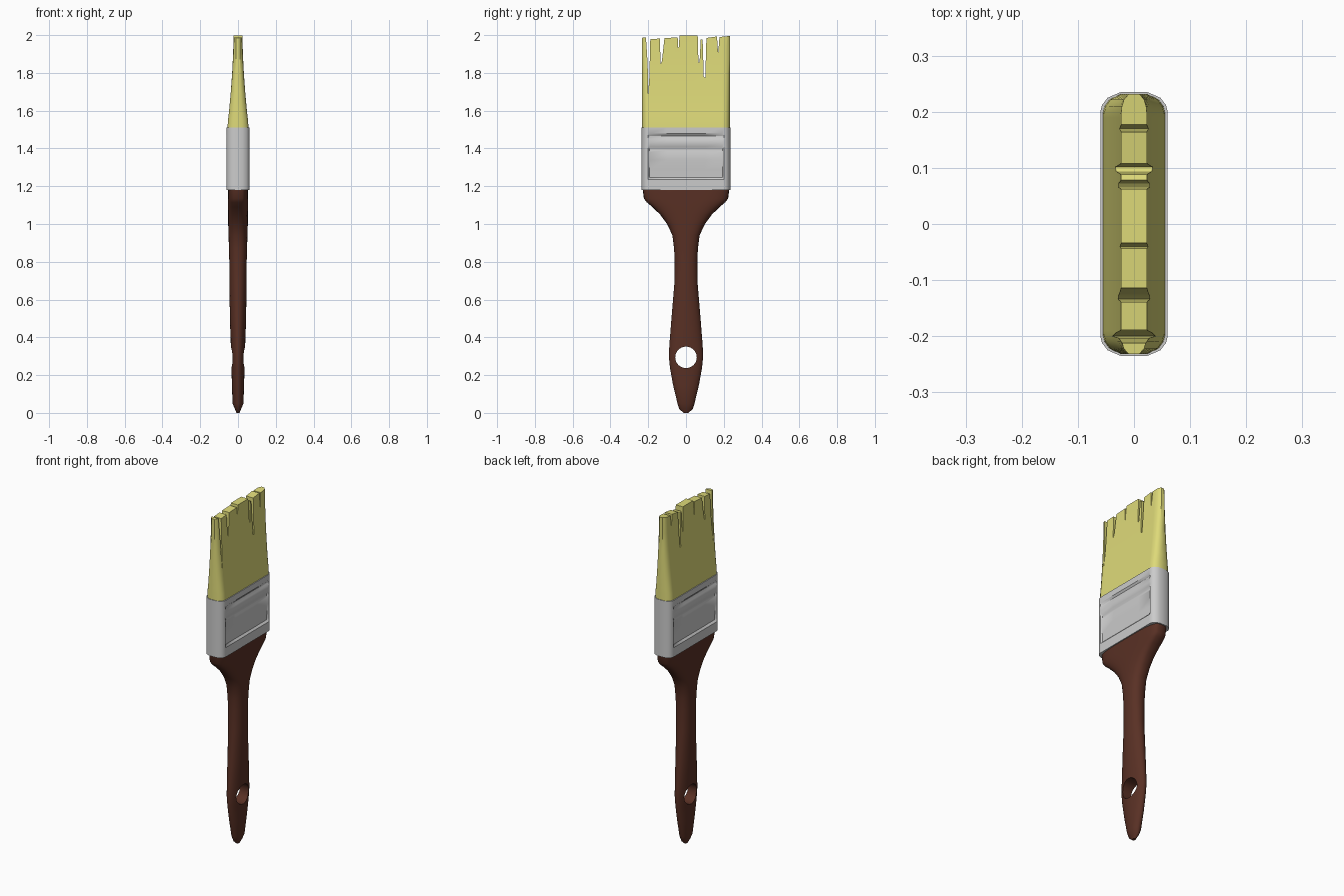
import bpy, bmesh, math

if "Cube" in bpy.data.objects:
    bpy.data.objects.remove(bpy.data.objects["Cube"])


def make(name, bm, color=None):
    bmesh.ops.recalc_face_normals(bm, faces=bm.faces)
    me = bpy.data.meshes.new(name)
    bm.to_mesh(me)
    bm.free()
    ob = bpy.data.objects.new(name, me)
    bpy.context.collection.objects.link(ob)
    if color:
        mat = bpy.data.materials.new(name + "_colour")
        mat.diffuse_color = (*color, 1)
        mat.use_nodes = True
        mat.node_tree.nodes["Principled BSDF"].inputs["Base Color"].default_value = mat.diffuse_color
        me.materials.append(mat)
    return ob


def loft(name, rings, color=None):
    bm = bmesh.new()
    loops = [[bm.verts.new(p) for p in r] for r in rings]
    n = len(loops[0])
    for a, b in zip(loops, loops[1:]):
        for i in range(n):
            j = (i + 1) % n
            bm.faces.new((a[i], a[j], b[j], b[i]))
    bm.faces.new(loops[0][::-1])
    bm.faces.new(loops[-1])
    return make(name, bm, color)


def oval(z, hy, hx, e, n=32):
    # superellipse cross-section, e = 2 is a plain ellipse
    ring = []
    for i in range(n):
        c, s = math.cos(math.tau * i / n), math.sin(math.tau * i / n)
        ring.append((math.copysign(abs(c) ** (2 / e), c) * hx,
                     math.copysign(abs(s) ** (2 / e), s) * hy, z))
    return ring


def slab(z, hx, hy, panel=None):
    # flat section with rounded ends; panel is the depth of the flat sides
    p = hx if panel is None else panel
    k, w = hx / 0.06, hy / 0.235
    q = [(p, 0), (p, 0.1 * w), (p, 0.192 * w), (hx, 0.2 * w), (0.057 * k, 0.212 * w),
         (0.047 * k, 0.225 * w), (0.024 * k, 0.235 * w)]
    half = q + [(-x, y) for x, y in q[::-1]]
    full = half + [(x, -y) for x, y in half[-2:0:-1]]
    return [(x, y, z) for x, y in full]


def cut(ob, cutter):
    cutter.hide_render = True
    m = ob.modifiers.new("cut", 'BOOLEAN')
    m.object, m.operation, m.solver = cutter, 'DIFFERENCE', 'EXACT'
    bpy.context.view_layer.objects.active = ob
    bpy.ops.object.modifier_apply(modifier=m.name)
    bpy.data.objects.remove(cutter)


def smooth(ob, angle):
    bpy.ops.object.select_all(action='DESELECT')
    ob.select_set(True)
    bpy.context.view_layer.objects.active = ob
    bpy.ops.object.shade_smooth_by_angle(angle=math.radians(angle))


# handle: z, half width, half depth, squareness
sections = [(0, .012, .008, 2), (.02, .036, .016, 2), (.05, .045, .029, 2), (.15, .069, .032, 2),
            (.24, .085, .035, 2), (.3, .091, .037, 2), (.36, .088, .038, 2), (.5, .077, .043, 2),
            (.68, .062, .045, 2.1), (.8, .06, .046, 2.2), (.87, .063, .048, 2.3), (.94, .072, .05, 2.4),
            (1.0, .1, .052, 2.6), (1.05, .137, .053, 2.9), (1.09, .178, .054, 3.2),
            (1.115, .208, .054, 3.5), (1.135, .223, .054, 3.8), (1.19, .23, .054, 4)]
handle = loft("handle", [oval(*s) for s in sections], (0.1, 0.03, 0.018))

# hanging hole
bpy.ops.mesh.primitive_cylinder_add(vertices=32, radius=0.057, depth=0.3,
                                    location=(0, 0, 0.294), rotation=(0, math.pi / 2, 0))
cut(handle, bpy.context.object)
smooth(handle, 40)

# metal ferrule: z, depth of the pressed side panel
bands = [(1.18, .06), (1.235, .06), (1.246, .05), (1.255, .05), (1.29, .053), (1.34, .055),
         (1.38, .055), (1.39, .051), (1.398, .051), (1.41, .058), (1.43, .06), (1.45, .058),
         (1.46, .052), (1.467, .052), (1.478, .06), (1.512, .06)]
ferrule = loft("ferrule", [slab(z, .06, .235, p) for z, p in bands])
smooth(ferrule, 35)

# bristles
taper = [(1.5, .056), (1.55, .053), (1.6, .047), (1.7, .038), (1.8, .031), (1.9, .026), (2.02, .022)]
bristles = loft("bristles", [slab(z, h, .232) for z, h in taper], (0.73, 0.7, 0.19))

# ragged tips and slits: y, z of the outline across the top
tips = [(-.3, 1.982), (-.212, 1.987), (-.203, 1.85), (-.2, 1.69), (-.194, 1.78), (-.189, 1.978),
        (-.139, 1.982), (-.134, 1.85), (-.128, 1.86), (-.114, 1.984), (-.044, 1.988),
        (-.04, 1.915), (-.034, 1.998), (.062, 1.998), (.066, 1.855), (.072, 1.86), (.078, 1.978),
        (.088, 1.975), (.094, 1.78), (.102, 1.775), (.108, 1.985), (.164, 1.993),
        (.17, 1.9), (.177, 1.99), (.3, 2.002)]
bm = bmesh.new()
outline = tips + [(.3, 2.2), (-.3, 2.2)]
face = bm.faces.new([bm.verts.new((-.2, y, z)) for y, z in outline])
ext = bmesh.ops.extrude_face_region(bm, geom=[face])
bmesh.ops.translate(bm, vec=(.4, 0, 0),
                    verts=[v for v in ext["geom"] if isinstance(v, bmesh.types.BMVert)])
cut(bristles, make("tip_cutter", bm))
smooth(bristles, 40)
